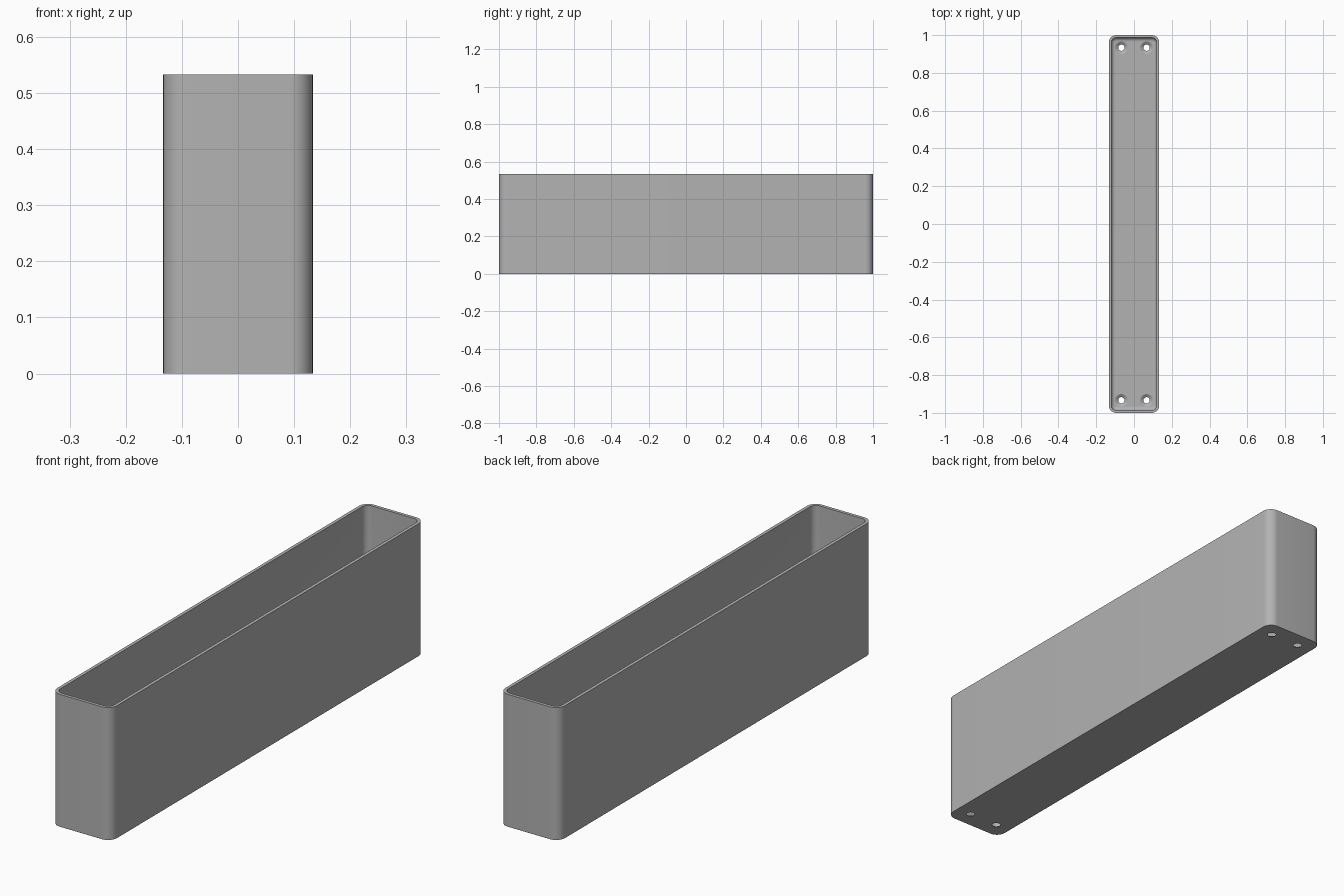
import bpy, bmesh, math

if "Cube" in bpy.data.objects:
    bpy.data.objects.remove(bpy.data.objects["Cube"])

W, L, H = 0.1333, 1.0, 0.5333     # half width, half length, height
WALL, FLOOR = 0.0133, 0.0133
R, FILLET, SEG = 0.04, 0.02, 10

grey = bpy.data.materials.new("plain grey")
grey.diffuse_color = (0.45, 0.45, 0.45, 1)
grey.use_nodes = True
grey.node_tree.nodes["Principled BSDF"].inputs["Base Color"].default_value = grey.diffuse_color


def rounded_ring(bm, inset, z):
    """Rounded rectangle of vertices, inset from the outer wall."""
    r = R - inset
    ring = []
    for k, (sx, sy) in enumerate([(1, 1), (-1, 1), (-1, -1), (1, -1)]):
        for i in range(SEG + 1):
            a = (k + i / SEG) * math.pi / 2
            ring.append(bm.verts.new((sx * (W - R) + r * math.cos(a),
                                      sy * (L - R) + r * math.sin(a), z)))
    return ring


# Open tray: outer wall, rim, inner wall, filleted floor
profile = [(0, 0), (0, H), (WALL, H)]
for i in range(7):
    a = i / 6 * math.pi / 2
    profile.append((WALL + FILLET * (1 - math.cos(a)),
                    FLOOR + FILLET * (1 - math.sin(a))))
bm = bmesh.new()
rings = [rounded_ring(bm, d, z) for d, z in profile]
n = len(rings[0])
for lo, hi in zip(rings, rings[1:]):
    for i in range(n):
        j = (i + 1) % n
        bm.faces.new((lo[i], lo[j], hi[j], hi[i]))
bm.faces.new(rings[0][::-1])
bm.faces.new(rings[-1])
bmesh.ops.recalc_face_normals(bm, faces=bm.faces)
mesh = bpy.data.meshes.new("tray")
bm.to_mesh(mesh)
bm.free()
tray = bpy.data.objects.new("tray", mesh)
bpy.context.collection.objects.link(tray)
mesh.materials.append(grey)

# Countersunk screw holes near the corners
HOLE, SINK = 0.0165, 0.033
hole_profile = [(HOLE, -0.02), (HOLE, 0.002), (SINK, FLOOR), (SINK, 0.05)]
bm = bmesh.new()
for x in (-0.0667, 0.0667):
    for y in (-0.9333, 0.9333):
        circles = [[bm.verts.new((x + r * math.cos(t * math.tau / 32),
                                  y + r * math.sin(t * math.tau / 32), z))
                    for t in range(32)] for r, z in hole_profile]
        for lo, hi in zip(circles, circles[1:]):
            for i in range(32):
                j = (i + 1) % 32
                bm.faces.new((lo[i], lo[j], hi[j], hi[i]))
        bm.faces.new(circles[0][::-1])
        bm.faces.new(circles[-1])
cut_mesh = bpy.data.meshes.new("hole_cutter")
bm.to_mesh(cut_mesh)
bm.free()
cut_mesh.materials.append(grey)
cutter = bpy.data.objects.new("hole_cutter", cut_mesh)
bpy.context.collection.objects.link(cutter)

bpy.context.view_layer.objects.active = tray
tray.select_set(True)
mod = tray.modifiers.new("screw holes", 'BOOLEAN')
mod.operation = 'DIFFERENCE'
mod.solver = 'EXACT'
mod.object = cutter
bpy.ops.object.modifier_apply(modifier=mod.name)
bpy.data.objects.remove(cutter)
bpy.ops.object.shade_smooth_by_angle(angle=math.radians(30))
